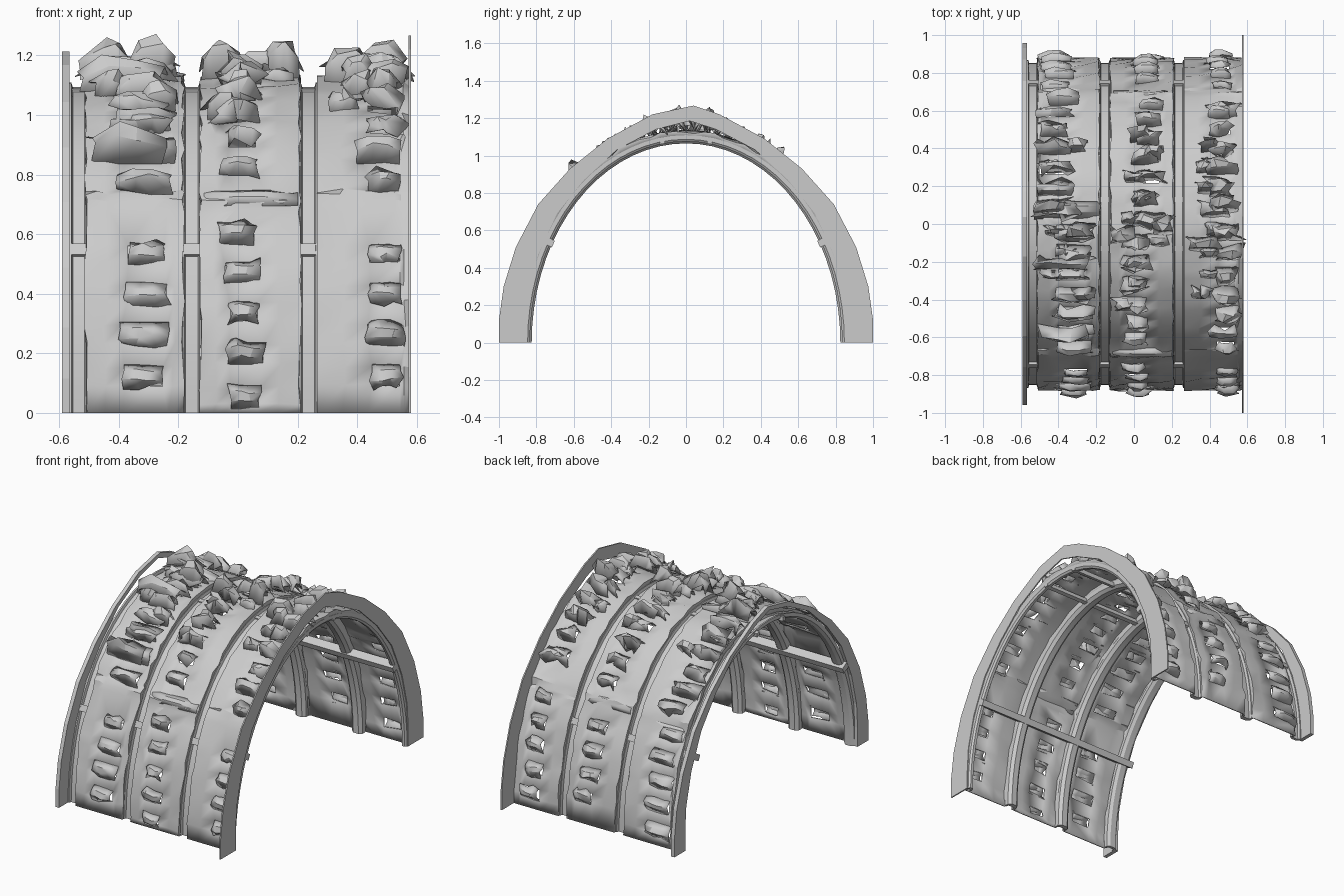
import bpy, bmesh, random
from math import sin, cos, pi, radians

if "Cube" in bpy.data.objects:
    bpy.data.objects.remove(bpy.data.objects["Cube"])

random.seed(7)
A, B = 0.865, 1.105          # half width and height of the vault ellipse


def arch(x, t, d=0.0):
    """Point on the vault: t = 0 at front foot, pi at back foot, d = outward offset."""
    return (x, -(A + d) * cos(t), (B + d) * sin(t))


def finish(bm, name, smooth=None, thick=0):
    bmesh.ops.recalc_face_normals(bm, faces=bm.faces)
    me = bpy.data.meshes.new(name)
    bm.to_mesh(me)
    bm.free()
    ob = bpy.data.objects.new(name, me)
    bpy.context.collection.objects.link(ob)
    if thick:
        m = ob.modifiers.new("thickness", 'SOLIDIFY')
        m.thickness = thick
        m.offset = 0
    if smooth:
        bpy.ops.object.select_all(action='DESELECT')
        ob.select_set(True)
        bpy.context.view_layer.objects.active = ob
        bpy.ops.object.shade_smooth_by_angle(angle=radians(smooth))
    return ob


def grid_faces(bm, rows, skip=lambda i, j: False, wrap=False):
    for i in range(len(rows) - 1):
        n = len(rows[i])
        for j in range(n if wrap else n - 1):
            if not skip(i, j):
                k = (j + 1) % n
                bm.faces.new((rows[i][j], rows[i][k], rows[i + 1][k], rows[i + 1][j]))


# end flanges: flat arched plates with a slight peak
OUTER = [(1, 0), (1, .12), (.975, .3), (.91, .51), (.79, .74), (.62, .93), (.42, 1.09), (.18, 1.22)]
INNER = [(.85, 0), (.85, .12), (.84, .27), (.79, .47), (.69, .69), (.545, .87), (.37, 1.03), (.16, 1.14)]


def full(half, apex):
    return [(-y, z) for y, z in half] + [apex] + half[::-1]


def end_flange(name, x0, x1, s):
    bm = bmesh.new()
    rows = []
    for (oy, oz), (iy, iz) in zip(full(OUTER, (.04, 1.267)), full(INNER, (.02, 1.185))):
        oy, oz = oy * s, oz * s
        rows.append([bm.verts.new(p) for p in
                     ((x0, oy, oz), (x1, oy, oz), (x1, iy, iz), (x0, iy, iz))])
    grid_faces(bm, rows, wrap=True)
    bm.faces.new(rows[0])
    bm.faces.new(rows[-1])
    finish(bm, name)


end_flange("right_end_flange", .572, .58, 1.0)
end_flange("left_end_flange", -.59, -.566, .957)


# recessed ribs between the panels: raised edges outside, rounded inside
def rib(name, x0, x1, inner=-.04):
    bm = bmesh.new()
    w = x1 - x0
    sec = [(x0, .004), (x0 + w * .15, .004), (x0 + w * .22, -.012), (x1 - w * .22, -.012),
           (x1 - w * .15, .004), (x1, .004), (x1, inner * .6), (x1 - w * .25, inner),
           (x0 + w * .25, inner), (x0, inner * .6)]
    rows = [[bm.verts.new(arch(x, pi * i / 36, d)) for x, d in sec] for i in range(37)]
    grid_faces(bm, rows, wrap=True)
    bm.faces.new(rows[0])
    bm.faces.new(rows[-1])
    finish(bm, name, 30)


rib("left_end_rib", -.57, -.5, -.03)
rib("left_rib", -.192, -.118)
rib("right_rib", .2, .272)
rib("right_end_rib", .54, .575, -.03)

SEAM = .68                   # angle of the overlapping plate joint on both sides


def flap(bm, xa, xb, ta, tb, lift, rough):
    """Torn sheet hinged at ta and bent outward over tb."""
    prof = (.05, .85, 1.0, .4)
    rows = []
    for i in range(4):
        row = []
        for j in range(4):
            u, v = j / 3, i / 3
            r = rough * (.25 + v)
            edge = .6 if j in (0, 3) else 1.0
            row.append(bm.verts.new(arch(
                xa + (xb - xa) * u + random.uniform(-r, r),
                ta + (tb - ta) * v + random.uniform(-r, r) * .7,
                .012 + lift * prof[i] * edge + random.uniform(-r, r) * .6)))
        rows.append(row)
    grid_faces(bm, rows)


# wall panels with a row of torn window openings
def panel(name, x0, x1, front_x, back_x, width, shift):
    bm, fl = bmesh.new(), bmesh.new()
    wins = [t for t in (.1 + shift + .128 * k for k in range(24))
            if t < pi - .05 and min(abs(t - SEAM), abs(t - pi + SEAM)) > .065]
    cuts = []                # (angle, kind, window centre x, width)
    for t in wins:
        c = (front_x if t < pi / 2 else back_x) + random.uniform(-.02, .02)
        w = width * random.uniform(.8, 1.1)
        c = min(c, x1 - w / 2 - .015)
        cuts += [(t - .026, 1, c, w), (t + .026, 0, c, w)]
        high = max(0, sin(t) - .6) / .4
        rough = .012 + .022 * high
        lift = random.uniform(.03, .055) + .05 * high
        wide = w / 2 * (1.05 + .3 * high)
        ta, tb = t - .036, t + .036 + .02 * high
        if random.random() < .5:
            ta, tb = tb, ta
        flap(fl, max(c - wide, x0), min(c + wide, x1 - .01), ta, tb, lift, rough)
        # extra crumpled shards toward the crown
        for _ in range(int(high * 1.6)):
            sx = random.uniform(x0 + .07, x1 - .07)
            flap(fl, sx - .05, sx + .05, t - .02, t + .05, random.uniform(.04, .12), .025)
    mid = (front_x + back_x) / 2
    for s in (SEAM, pi - SEAM):
        cuts += [(s - .035, 2, mid, width), (s, 3, mid, width), (s + .035, 2, mid, width)]
    cuts += [(0, 2, front_x, width), (pi, 2, back_x, width)]
    cuts.sort()
    rows = []
    for t, kind, c, w in cuts:
        base = .012 + .008 * sin(t) + (.008 if kind == 3 else 0)
        row = []
        for x in (x0, (x0 + c - w / 2) / 2, c - w / 2, c + w / 2, (x1 + c + w / 2) / 2, x1):
            j = .009 if 0 < t < pi else 0
            side = random.uniform(-.006, .006) if x in (x0, x1) and x1 < .55 else 0
            tt = t + random.uniform(-.006, .006) * (0 < t < pi)
            row.append(bm.verts.new(arch(x + side, tt, base + random.uniform(-j, j))))
        # edges folded in toward the ribs
        row.insert(0, bm.verts.new(arch(x0, t, -.006)))
        row.append(bm.verts.new(arch(x1, t, -.006)))
        rows.append(row)
    grid_faces(bm, rows, lambda i, j: j == 3 and cuts[i][1] == 1)
    finish(bm, name, 25, .008)
    finish(fl, name + "_torn_flaps", 25, .004)


panel("left_panel", -.508, -.187, -.31, -.41, .15, .01)
panel("middle_panel", -.122, .205, .01, .08, .11, -.05)
panel("right_panel", .268, .57, .49, .45, .11, .01)


# large bent sheets on the front shoulder and crown
bm = bmesh.new()
for xa, xb, t, lift in ((-.49, -.25, .88, .11), (-.42, -.22, 1.02, .08), (-.53, -.25, 1.33, .1),
                        (-.12, 0, 1.5, .14), (.1, .21, 1.55, .14), (.29, .46, 1.45, .12),
                        (.4, .55, 1.68, .14), (-.52, -.35, 1.66, .14), (-.36, -.22, 1.52, .14),
                        (-.45, -.3, 2.4, .07), (.4, .55, 2.3, .07)):
    flap(bm, xa, xb, t - .04, t + .05, lift, .026)
# plate joint lips across the panels
flap(bm, -.115, .2, SEAM + .05, SEAM - .02, .03, .006)
flap(bm, -.11, .2, pi - SEAM + .04, pi - SEAM - .02, .015, .006)
flap(bm, -.53, -.18, 1.6, 1.71, .05, .012)
finish(bm, "bent_sheets", 25, .004)


# lengthwise bars under the vault
def bar(name, t, d, h, depth):
    bm = bmesh.new()
    dt = h / 2
    rows = [[bm.verts.new(arch(x, t + a * dt, d + b * depth / 2))
             for a, b in ((-1, -1), (1, -1), (1, 1), (-1, 1))] for x in (-.589, .575)]
    grid_faces(bm, rows, wrap=True)
    bm.faces.new(rows[0])
    bm.faces.new(rows[1])
    finish(bm, name)


for side, f in (("front", lambda t: t), ("back", lambda t: pi - t)):
    bar(side + "_lower_bar", f(.52), -.022, .038, .05)
    bar(side + "_crown_bar", f(1.42), -.018, .03, .025)
